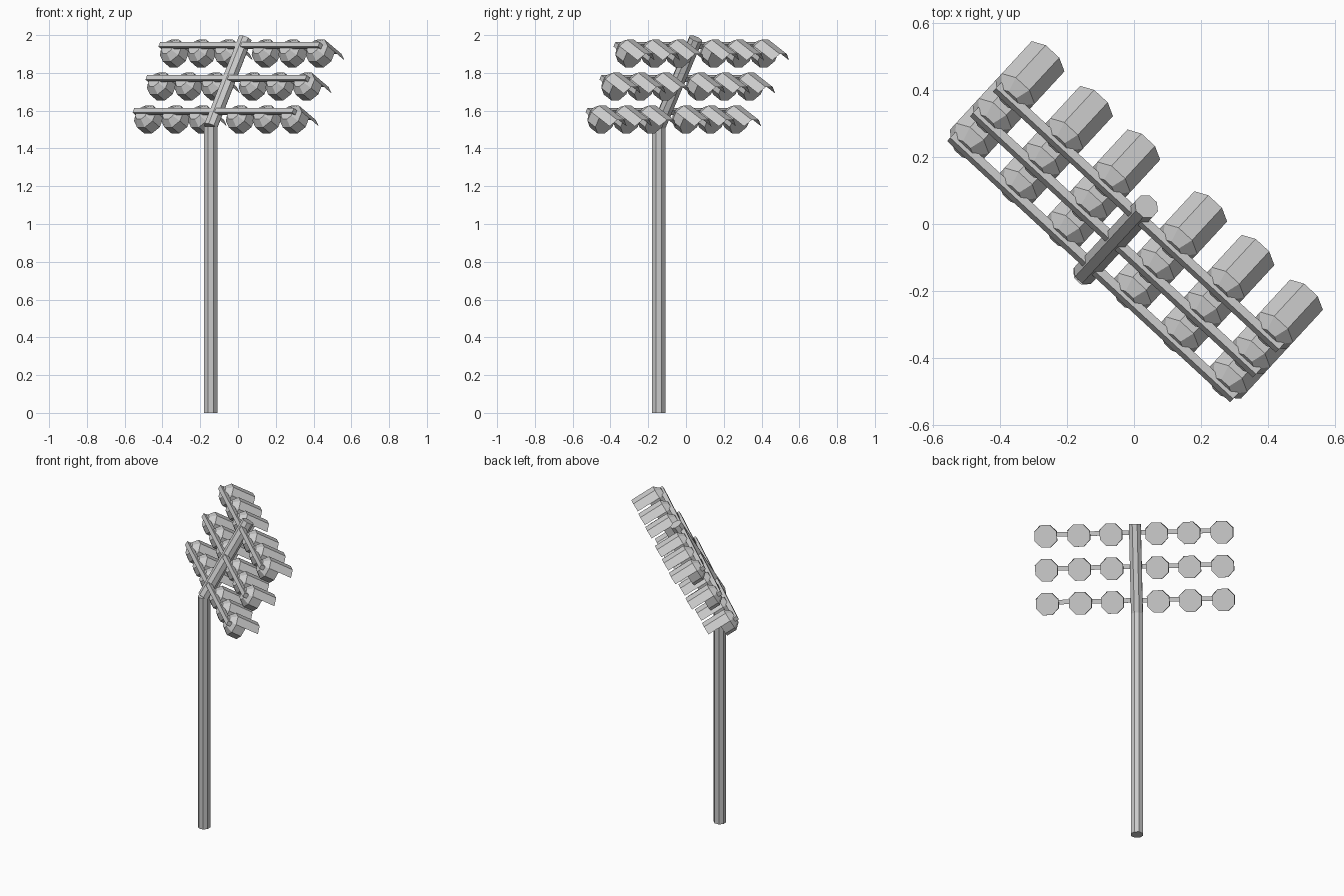
import bpy, bmesh
from math import sin, cos, pi, radians
from mathutils import Matrix, Vector

if "Cube" in bpy.data.objects:
    bpy.data.objects.remove(bpy.data.objects["Cube"])

# Head frame: x along the crossbars, y the way the lamps shine, z up the leaning arm
BASE = Vector((-0.145, -0.145, 1.515))
HEAD = (Matrix.Translation(BASE) @ Matrix.Rotation(radians(-42.7), 4, 'Z')
        @ Matrix.Rotation(radians(-30), 4, 'X'))
YAW = Matrix.Rotation(radians(-42.7), 4, 'Z')


def add_object(name, mesh, matrix):
    ob = bpy.data.objects.new(name, mesh)
    bpy.context.collection.objects.link(ob)
    ob.matrix_world = matrix
    return ob


def octagon_post(name, radius, z0, z1, matrix):
    bm = bmesh.new()
    bmesh.ops.create_cone(bm, cap_ends=True, segments=8, radius1=radius, radius2=radius,
                          depth=z1 - z0, matrix=Matrix.Translation((0, 0, (z0 + z1) / 2))
                          @ Matrix.Rotation(pi / 8, 4, 'Z'))
    mesh = bpy.data.meshes.new(name)
    bm.to_mesh(mesh)
    bm.free()
    return add_object(name, mesh, matrix)


def box(name, size, matrix):
    bm = bmesh.new()
    bmesh.ops.create_cube(bm, size=1, matrix=Matrix.Diagonal((*size, 1)))
    mesh = bpy.data.meshes.new(name)
    bm.to_mesh(mesh)
    bm.free()
    return add_object(name, mesh, matrix)


def lamp_mesh():
    bm = bmesh.new()

    def ring(radius, y):
        return [bm.verts.new((radius * cos(pi / 8 + i * pi / 4), y,
                              radius * sin(pi / 8 + i * pi / 4))) for i in range(8)]

    # Rear disc, flared back, barrel and flat lens
    rings = [ring(0.04, 0.0), ring(0.072, 0.035), ring(0.072, 0.10)]
    for a, b in zip(rings, rings[1:]):
        for i in range(8):
            j = (i + 1) % 8
            bm.faces.new((a[i], a[j], b[j], b[i]))
    bm.faces.new(rings[0])
    bm.faces.new(rings[-1])
    bmesh.ops.recalc_face_normals(bm, faces=bm.faces)
    # Visor: the three upper sides continue past the lens
    lip = rings[-1][:4]
    tip = [bm.verts.new(v.co + Vector((0, 0.087, 0))) for v in lip]
    for i in range(3):
        bm.faces.new((lip[i], lip[i + 1], tip[i + 1], tip[i]))
    mesh = bpy.data.meshes.new("lamp")
    bm.to_mesh(mesh)
    bm.free()
    return mesh


# Upright pole and leaning arm
octagon_post("pole", 0.038, 0.0, 1.515, Matrix.Translation((BASE.x, BASE.y, 0)) @ YAW)
octagon_post("leaning_arm", 0.038, 0.0, 0.537, HEAD)

# Three crossbars with six lamps each
lamp = lamp_mesh()
for row, z in enumerate((0.083, 0.284, 0.486), 1):
    box(f"crossbar_{row}", (1.15, 0.027, 0.027), HEAD @ Matrix.Translation((0.005, -0.017, z)))
    for side in (-1, 1):
        for n, x in enumerate((0.136, 0.328, 0.525), 1):
            name = f"lamp_{row}_{'left' if side < 0 else 'right'}_{n}"
            add_object(name, lamp, HEAD @ Matrix.Translation((side * x + 0.005, -0.017, z - 0.01)))
